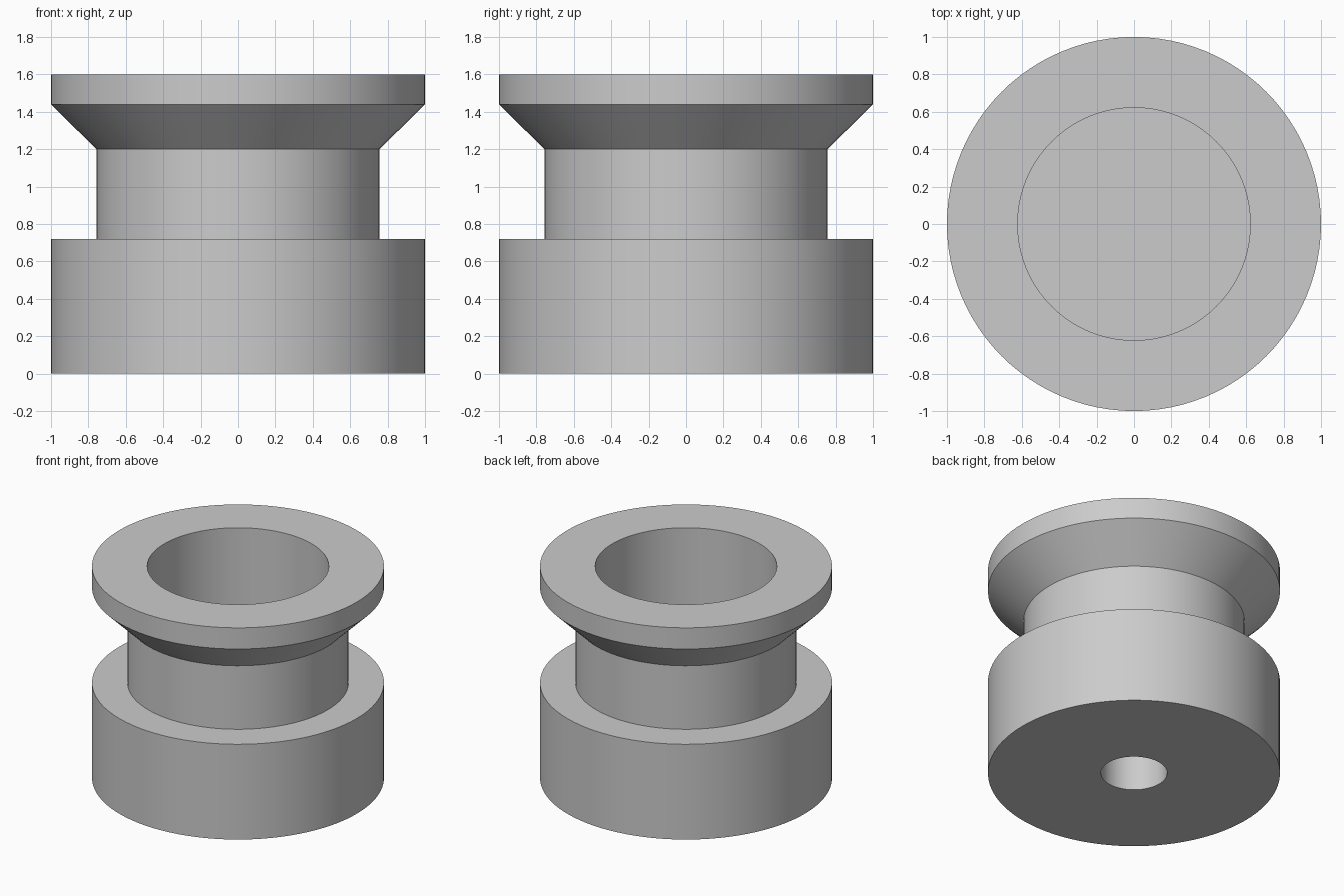
import bpy
import bmesh
import math
from mathutils import Vector

default_cube = bpy.data.objects.get("Cube")
if default_cube:
    bpy.data.objects.remove(default_cube, do_unlink=True)

# Single plain grey
grey = bpy.data.materials.new("plain_grey")
grey.use_nodes = True
colour = (0.6, 0.6, 0.6, 1.0)
grey.diffuse_color = colour
grey.node_tree.nodes["Principled BSDF"].inputs["Base Color"].default_value = colour

SEGMENTS = 96


def lathe(name, profile, material):
    """Revolve a (radius, height) profile around the z axis."""
    bm = bmesh.new()
    verts = [bm.verts.new((r, 0, z)) for r, z in profile]
    edges = [bm.edges.new(pair) for pair in zip(verts, verts[1:])]
    bmesh.ops.spin(bm, geom=verts + edges, cent=Vector(), axis=Vector((0, 0, 1)),
                   angle=math.tau, steps=SEGMENTS, use_duplicate=False)
    bmesh.ops.remove_doubles(bm, verts=bm.verts, dist=0.0001)
    bmesh.ops.recalc_face_normals(bm, faces=bm.faces)
    mesh = bpy.data.meshes.new(name)
    bm.to_mesh(mesh)
    bm.free()
    mesh.materials.append(material)
    obj = bpy.data.objects.new(name, mesh)
    bpy.context.collection.objects.link(obj)
    return obj


# Grooved spool: blind shaft hole below, heavy base, neck, flared rim, blind bore above
profile = [
    (0, 0.5), (0.227, 0.5), (0.227, 0),      # shaft hole
    (1, 0), (1, 0.72),                       # base
    (0.757, 0.72), (0.757, 1.2),             # neck
    (1, 1.44), (1, 1.6),                     # flared rim
    (0.622, 1.6), (0.622, 0.72), (0, 0.72),  # top bore
]
spool = lathe("grooved_spool", profile, grey)

# Smooth the round walls, keep the rims crisp
bpy.ops.object.select_all(action="DESELECT")
spool.select_set(True)
bpy.context.view_layer.objects.active = spool
bpy.ops.object.shade_smooth_by_angle(angle=math.radians(30))
